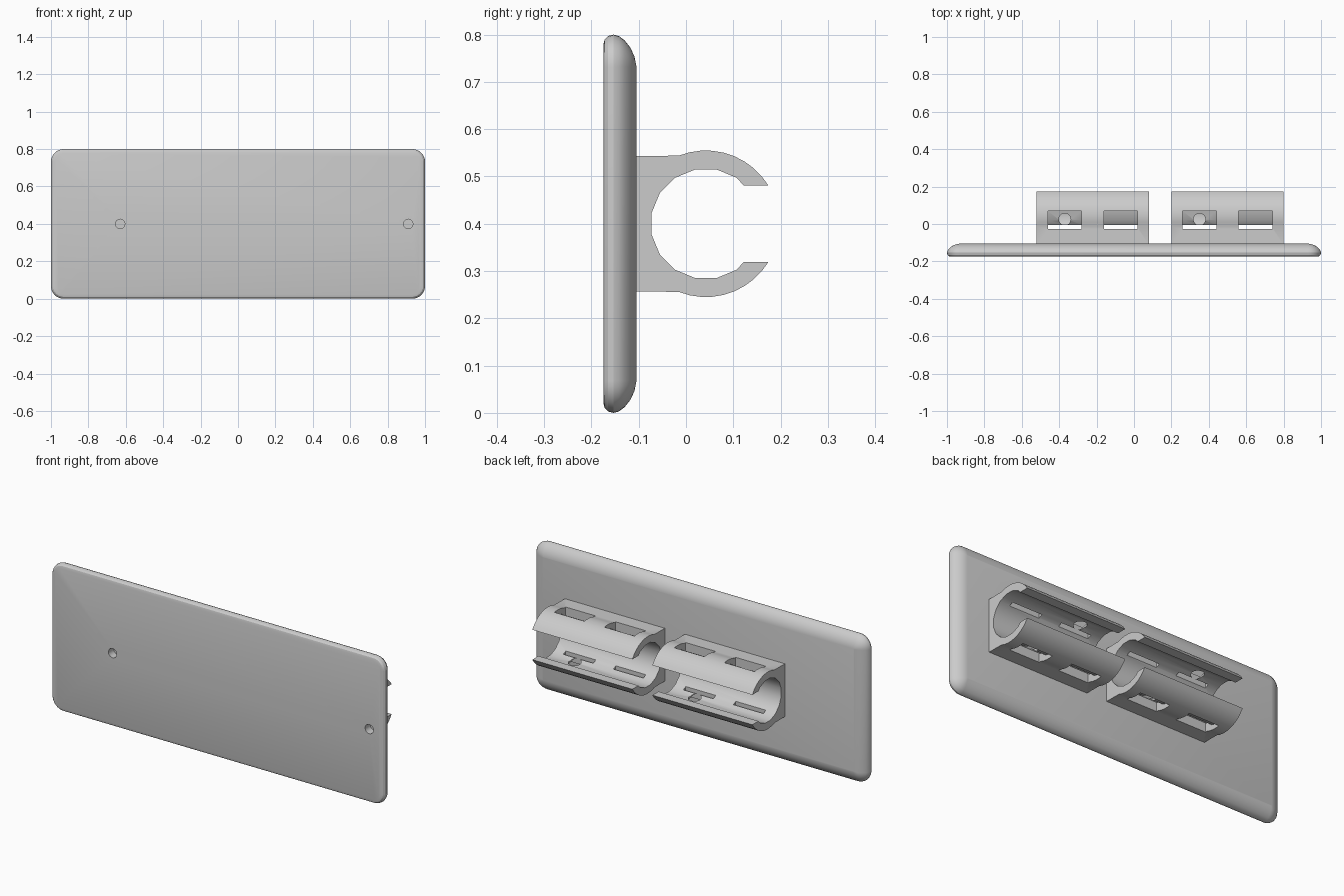
import bpy, bmesh, math

cube = bpy.data.objects.get("Cube")
if cube:
    bpy.data.objects.remove(cube, do_unlink=True)

grey = bpy.data.materials.new("plain_grey")
grey.use_nodes = True
COLOUR = (0.6, 0.6, 0.6, 1)
grey.diffuse_color = COLOUR
grey.node_tree.nodes["Principled BSDF"].inputs["Base Color"].default_value = COLOUR

MID_Z = 0.4
RING_Y = 0.042


def loft(name, rings):
    """Solid through a list of equal-length point rings."""
    bm = bmesh.new()
    loops = [[bm.verts.new(p) for p in ring] for ring in rings]
    n = len(loops[0])
    for a, b in zip(loops, loops[1:]):
        for i in range(n):
            j = (i + 1) % n
            bm.faces.new((a[i], a[j], b[j], b[i]))
    bm.faces.new(loops[0])
    bm.faces.new(loops[-1])
    bmesh.ops.recalc_face_normals(bm, faces=bm.faces)
    mesh = bpy.data.meshes.new(name)
    bm.to_mesh(mesh)
    bm.free()
    mesh.materials.append(grey)
    obj = bpy.data.objects.new(name, mesh)
    bpy.context.collection.objects.link(obj)
    return obj


def extrude_x(name, outline, x0, x1):
    return loft(name, [[(x, y, z) for y, z in outline] for x in (x0, x1)])


def circle(radius, count=24):
    return [(radius * math.cos(math.tau * i / count),
             radius * math.sin(math.tau * i / count)) for i in range(count)]


def arc(radius, start, end, steps):
    """Arc about the ring axis, as (y, z) points."""
    angles = [math.radians(start + (end - start) * i / steps) for i in range(steps + 1)]
    return [(RING_Y + radius * math.cos(a), MID_Z + radius * math.sin(a)) for a in angles]


def cut(obj, cutters):
    bpy.ops.object.select_all(action='DESELECT')
    bpy.context.view_layer.objects.active = obj
    obj.select_set(True)
    for cutter in cutters:
        cutter.hide_render = True
        mod = obj.modifiers.new("cut", 'BOOLEAN')
        mod.solver = 'EXACT'
        mod.object = cutter
        bpy.ops.object.modifier_apply(modifier=mod.name)
        bpy.data.objects.remove(cutter, do_unlink=True)
    bpy.ops.object.shade_smooth_by_angle(angle=math.radians(28))


def rounded_rect(y, inset):
    """Outline of the plate at depth y, shrunk by inset."""
    radius = max(0.068 - inset, 0.004)
    points = []
    for k, (sx, sz) in enumerate(((1, 1), (-1, 1), (-1, -1), (1, -1))):
        cx, cz = sx * (1 - inset - radius), MID_Z + sz * (0.4 - inset - radius)
        for i in range(9):
            a = math.radians(90 * k + 90 * i / 8)
            points.append((cx + radius * math.cos(a), y, cz + radius * math.sin(a)))
    return points


# Plate with a tight front edge and a broad rounded back edge
levels = [(-0.175, 0.022), (-0.172, 0.01), (-0.165, 0.003), (-0.153, 0), (-0.142, 0.003),
          (-0.13, 0.012), (-0.118, 0.027), (-0.109, 0.046), (-0.105, 0.066)]
plate = loft("plate", [rounded_rect(y, inset) for y, inset in levels])
cut(plate, [loft("screw_hole_cutter", [[(x + u, y, MID_Z + v) for u, v in circle(0.025)]
                                       for y in (-0.2, -0.13)])
            for x in (-0.63, 0.91)])

# Open ring clips on square bases
lower_half = [(-0.11, 0.257)] + arc(0.155, 248.4, 328.5, 9)
inner = [(0.122, 0.319)] + arc(0.117, 303.75, 56.25, 11) + [(0.122, 0.481)]
upper_half = arc(0.155, 31.5, 111.6, 9) + [(-0.11, 0.543)]
clip_outline = lower_half + inner + upper_half

# Slot section, deepest next to the base
slot = [(0.07, 0.6), (0.07, 0.538), (0.02, 0.525), (-0.026, 0.488), (-0.026, 0.6)]

for side, x0 in (("right", -0.52), ("left", 0.2)):
    clip = extrude_x(side + "_clip", clip_outline, x0, x0 + 0.6)
    cutters = []
    for up, hole_x in ((1, x0 + 0.15), (-1, x0 + 0.45)):
        section = [(y, MID_Z + up * (z - MID_Z)) for y, z in slot]
        for start in (0.06, 0.36):
            cutters.append(extrude_x("slot_cutter", section, x0 + start, x0 + start + 0.18))
        cutters.append(loft("hole_cutter",
                            [[(hole_x + u, 0.025 + v, MID_Z + up * h) for u, v in circle(0.032)]
                             for h in (0.04, 0.3)]))
    cut(clip, cutters)
